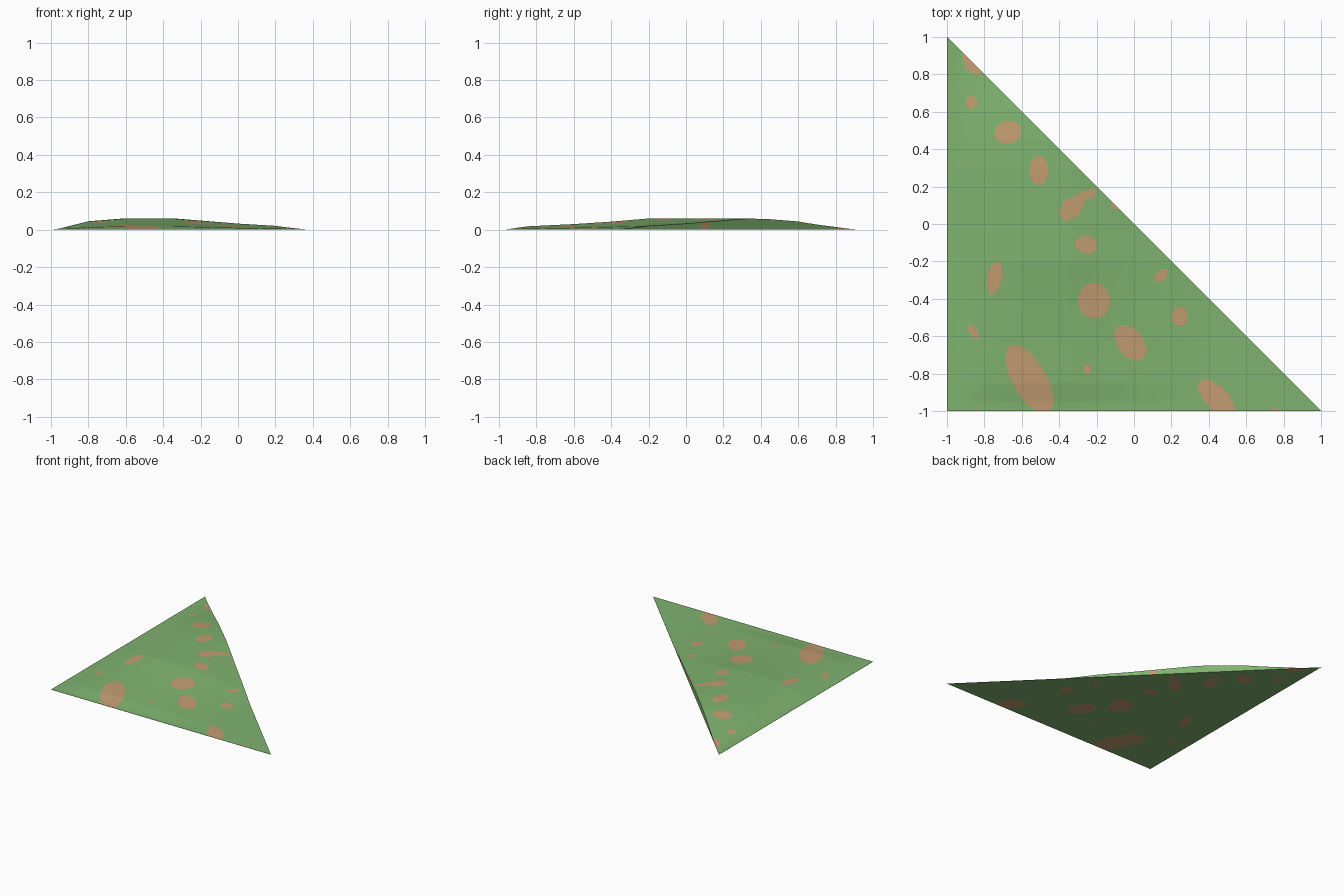
import bpy, bmesh, math

if "Cube" in bpy.data.objects:
    bpy.data.objects.remove(bpy.data.objects["Cube"])

N = 200            # grid steps along each short side
STEP = 2.0 / N

# rise of the mound along x and along y (position, height)
PROFILE_X = [(-1, 0), (-.95, .007), (-.9, .02), (-.8, .045), (-.6, .061), (-.35, .061),
             (-.2, .049), (0, .033), (.2, .021), (.36, .003), (.5, 0), (1, 0)]
PROFILE_Y = [(-1, 0), (-.95, .003), (-.85, .018), (-.6, .03), (-.4, .043), (-.2, .06),
             (.3, .061), (.45, .056), (.6, .044), (.8, .02), (.95, .002), (1, 0)]

# bare earth patches: centre x, centre y, half length, half width, angle
PATCHES = [(-.865, .86, .07, .04, -50), (-.87, .65, .028, .038, 0), (-.675, .49, .072, .06, 20),
           (-.51, .285, .05, .08, 0), (-.335, .085, .078, .05, 45), (-.265, .15, .075, .025, 25),
           (-.1, .1, .03, .015, -45), (-.255, -.11, .058, .048, -10), (-.745, -.29, .09, .038, 80),
           (-.86, -.575, .042, .022, -60), (-.215, -.41, .083, .095, 0), (.145, -.275, .045, .025, 45),
           (.245, -.495, .045, .048, 0), (-.02, -.635, .11, .068, -52), (-.25, -.775, .02, .027, 0),
           (-.56, -.83, .205, .09, -60), (.44, -.93, .125, .06, -45), (-.84, -1, .015, .015, 0),
           (.75, -1, .02, .02, 0)]


def sample(profile, t):
    for (a, za), (b, zb) in zip(profile, profile[1:]):
        if t <= b:
            return za + (zb - za) * (t - a) / (b - a)
    return profile[-1][1]


def height(x, y):
    return max(.001, sample(PROFILE_X, x) * sample(PROFILE_Y, y) / .061)


def is_bare(x, y):
    for cx, cy, a, b, deg in PATCHES:
        c, s = math.cos(math.radians(deg)), math.sin(math.radians(deg))
        u, v = (x - cx) * c + (y - cy) * s, (y - cy) * c - (x - cx) * s
        if (u / a) ** 2 + (v / b) ** 2 < 1:
            return True
    return False


def material(name, rgb):
    m = bpy.data.materials.new(name)
    m.diffuse_color = (*rgb, 1)
    m.use_nodes = True
    m.node_tree.nodes["Principled BSDF"].inputs["Base Color"].default_value = m.diffuse_color
    return m


# flat right-triangle base
bm = bmesh.new()
grid = {(i, j): bm.verts.new((-1 + i * STEP, -1 + j * STEP, 0))
        for i in range(N + 1) for j in range(N + 1 - i)}
for i in range(N):
    for j in range(N - i):
        corners = [grid[i, j], grid[i + 1, j], grid[i, j + 1]]
        if i + j < N - 1:
            corners.insert(2, grid[i + 1, j + 1])
        bm.faces.new(corners)

# raise a second layer into the mound, with walls between
ext = bmesh.ops.extrude_face_region(bm, geom=bm.faces[:], use_keep_orig=True)
for v in ext["geom"]:
    if isinstance(v, bmesh.types.BMVert):
        v.co.z = height(v.co.x, v.co.y)
bmesh.ops.recalc_face_normals(bm, faces=bm.faces[:])

# grass everywhere, earth inside the patches
for f in bm.faces:
    c = f.calc_center_median()
    f.material_index = int(is_bare(c.x, c.y))

mesh = bpy.data.meshes.new("grass_mound")
bm.to_mesh(mesh)
bm.free()
mesh.materials.append(material("grass green", (.215, .45, .16)))
mesh.materials.append(material("bare earth", (.546, .335, .165)))
mound = bpy.data.objects.new("grass_mound", mesh)
bpy.context.collection.objects.link(mound)
bpy.context.view_layer.objects.active = mound
mound.select_set(True)
bpy.ops.object.shade_smooth_by_angle(angle=math.radians(30))
